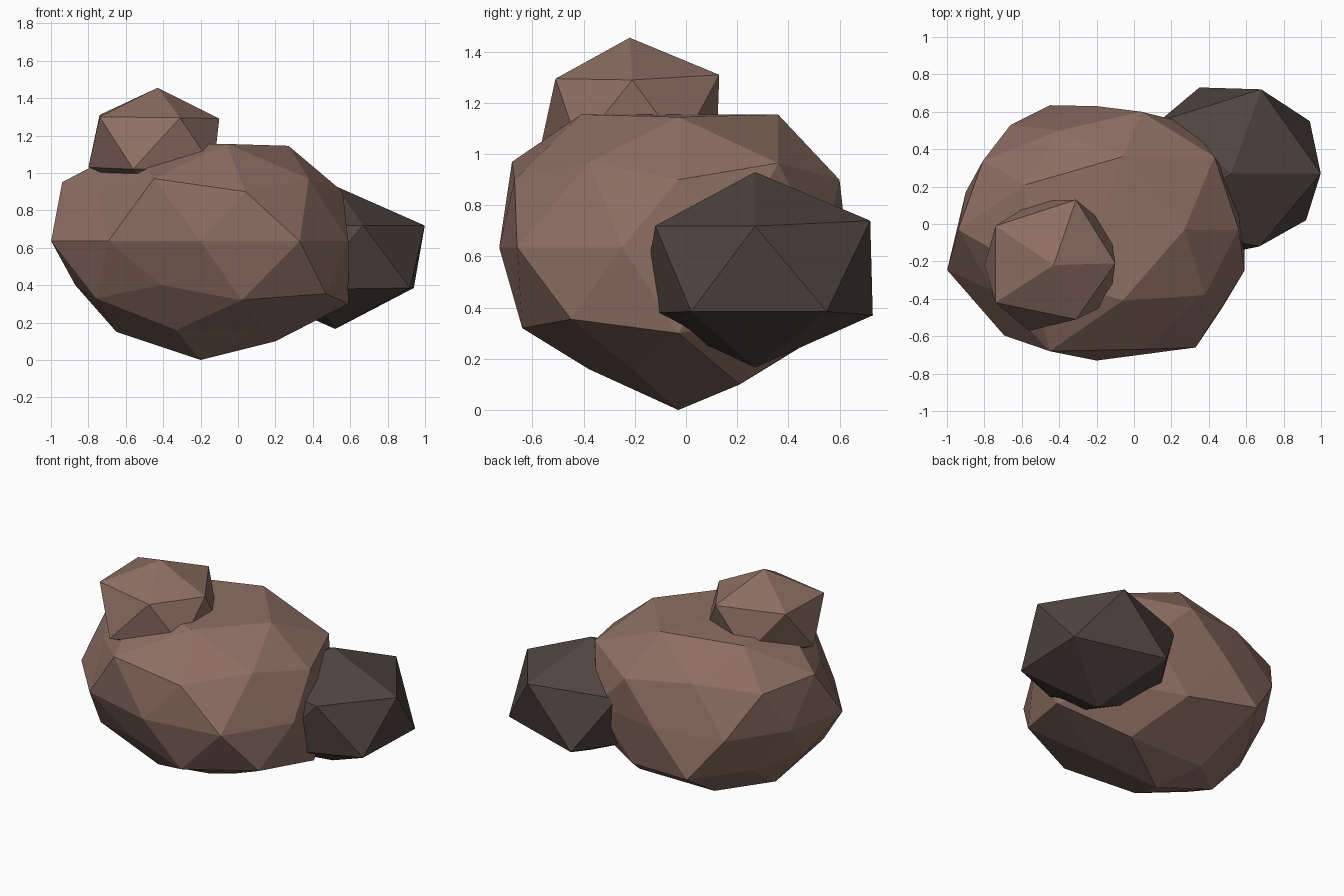
import bpy
import bmesh
from mathutils import Vector

default_cube = bpy.data.objects.get("Cube")
if default_cube:
    bpy.data.objects.remove(default_cube, do_unlink=True)


def make_material(name, rgb):
    mat = bpy.data.materials.new(name)
    mat.use_nodes = True
    colour = (*rgb, 1.0)
    mat.diffuse_color = colour
    shader = mat.node_tree.nodes["Principled BSDF"]
    shader.inputs["Base Color"].default_value = colour
    shader.inputs["Roughness"].default_value = 0.9
    return mat


def make_rock(name, material, detail, centre, size, chips):
    """Faceted icosphere stretched to size; each chip pulls its nearest corner."""
    bm = bmesh.new()
    bmesh.ops.create_icosphere(bm, subdivisions=detail, radius=1.0)
    for vert in bm.verts:
        vert.co = Vector(centre) + vert.co * Vector(size)
    bm.verts.ensure_lookup_table()
    rest = [vert.co.copy() for vert in bm.verts]
    for chip in chips:
        target = Vector(chip)
        nearest = min(range(len(rest)), key=lambda i: (rest[i] - target).length)
        bm.verts[nearest].co = target
    bmesh.ops.recalc_face_normals(bm, faces=bm.faces[:])
    mesh = bpy.data.meshes.new(name)
    bm.to_mesh(mesh)
    bm.free()
    mesh.materials.append(material)
    mesh.shade_flat()
    rock = bpy.data.objects.new(name, mesh)
    bpy.context.scene.collection.objects.link(rock)
    return rock


brown_stone = make_material("brown stone", (0.266, 0.156, 0.125))
dark_stone = make_material("dark stone", (0.078, 0.059, 0.051))

# Main boulder: irregular corners from the top down
main_chips = [
    (-.20, -.03, 1.155), (-.06, -.41, 1.155), (-.06, .36, 1.155),
    (-.58, .21, 1.14), (.27, -.03, 1.145), (-.56, -.25, 1.15),
    (.04, -.67, .90), (.04, .60, .90), (.56, -.03, .90),
    (-.45, -.68, .97), (-.94, -.03, .95), (.43, .36, .965),
    (-.75, -.36, .89), (-.40, .50, .945),
    (.33, -.66, .635), (.59, -.25, .635), (.56, .18, .635),
    (-.20, .63, .635), (-.66, .53, .635), (-.90, .17, .635),
    (-.41, -.56, .40), (-.87, -.03, .40), (.47, -.45, .355),
    (-.45, .635, .36), (.02, -.64, .32), (.59, -.03, .30),
    (.02, .54, .31), (-.69, .27, .35),
    (-.76, -.38, .33), (-.33, -.38, .16), (.20, .21, .10),
    (.14, -.21, .16), (-.65, -.03, .15), (-.36, .21, .10),
]
make_rock("main_boulder", brown_stone, 2,
          (-.2, -.03, .635), (.84, .70, .635), main_chips)

# Small stone resting on top
top_chips = [
    (-.31, -.51, 1.295), (-.74, -.42, 1.30), (-.74, -.01, 1.31),
    (-.31, .13, 1.31), (-.10, -.21, 1.29), (-.56, -.57, 1.02),
    (-.80, -.22, 1.03), (-.13, -.42, 1.03), (-.13, -.02, 1.03),
]
make_rock("top_stone", brown_stone, 1,
          (-.43, -.22, 1.165), (.37, .40, .29), top_chips)

# Dark stone leaning against the side
side_chips = [(.68, .72, .74), (.67, -.12, .72), (.35, .73, .37),
              (.92, .02, .385), (.94, .55, .385)]
make_rock("side_stone", dark_stone, 1,
          (.52, .27, .548), (.535, .53, .382), side_chips)
